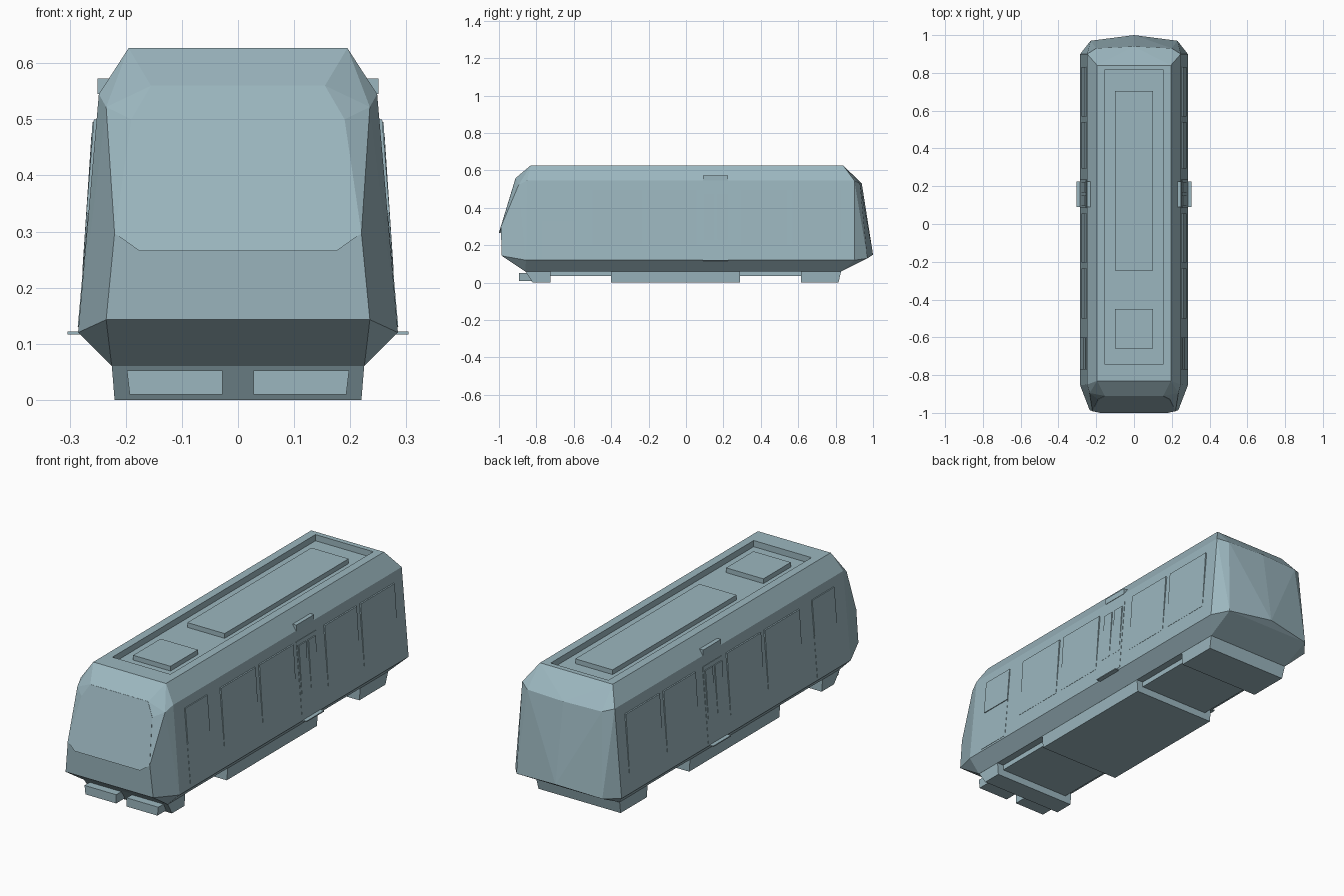
import bpy, bmesh
from mathutils import Vector

if "Cube" in bpy.data.objects:
    bpy.data.objects.remove(bpy.data.objects["Cube"])

paint = bpy.data.materials.new("grey_blue")
colour = (0.33, 0.47, 0.52, 1)
paint.diffuse_color = colour
paint.use_nodes = True
paint.node_tree.nodes["Principled BSDF"].inputs["Base Color"].default_value = colour


def finish(bm, name):
    bmesh.ops.recalc_face_normals(bm, faces=bm.faces)
    mesh = bpy.data.meshes.new(name)
    bm.to_mesh(mesh)
    bm.free()
    mesh.materials.append(paint)
    obj = bpy.data.objects.new(name, mesh)
    bpy.context.collection.objects.link(obj)
    return obj


def hull(name, points):
    """Convex solid round the points."""
    bm = bmesh.new()
    for p in points:
        bm.verts.new(p)
    bmesh.ops.convex_hull(bm, input=bm.verts)
    bmesh.ops.dissolve_limit(bm, angle_limit=0.01, verts=bm.verts, edges=bm.edges)
    return bm if name is None else finish(bm, name)


def box(name, xs, ys, zs, ys_top=None, grow=0.0):
    top = ys_top or ys
    pts = [(x, y, zs[0]) for x in xs for y in ys]
    pts += [(x + (grow if x > 0 else -grow), y, zs[1]) for x in xs for y in top]
    return hull(name, pts)


def wall(z):
    """Half width of the leaning side wall at height z."""
    return 0.285 - 0.037 * (z - 0.12) / 0.425


def side_panel(name, y0, y1, z0, z1, low, high):
    """Thin plate on both side walls, proud by low at the foot and high at the top."""
    for side, s in (("left", 1), ("right", -1)):
        pts = []
        for y in (y0, y1):
            for z, out in ((z0, low), (z1, high)):
                pts += [(s * (wall(z) - 0.01), y, z), (s * (wall(z) + out), y, z)]
        hull(f"{side}_{name}", pts)


# Faceted body shell, one half mirrored
half = [
    (0.225, -0.86, 0.06), (0.235, -0.985, 0.143), (0.285, -0.855, 0.12),
    (0.22, -0.99, 0.297), (0.19, -0.928, 0.5), (0.155, -0.91, 0.56),
    (0.235, -0.895, 0.522), (0.248, -0.85, 0.545), (0.195, -0.83, 0.627),
    (0.195, 0.84, 0.627), (0.248, 0.9, 0.545), (0.2, 0.93, 0.53),
    (0.285, 0.9, 0.12), (0.23, 0.97, 0.13), (0.225, 0.83, 0.06),
]
points = [(s * x, y, z) for x, y, z in half for s in (1, -1)]
points += [(0, 0.94, 0.53), (0, 1.0, 0.15)]
body = hull(None, points)

# Sunken roof well
roof = max(body.faces, key=lambda f: f.calc_center_median().z)
bmesh.ops.inset_individual(body, faces=[roof], thickness=0.03)
for v in roof.verts:
    v.co = Vector((0.155 if v.co.x > 0 else -0.155, 0.815 if v.co.y > 0 else -0.74, 0.627))
floor = bmesh.ops.extrude_discrete_faces(body, faces=[roof])["faces"]
for v in floor[0].verts:
    v.co.z -= 0.03
finish(body, "body_shell")

# Roof equipment
box("roof_long_unit", (-0.1, 0.1), (-0.245, 0.705), (0.59, 0.62))
box("roof_short_unit", (-0.1, 0.1), (-0.66, -0.45), (0.59, 0.62))

# Windscreen, overhanging the nose along its lower edge
outline = [(0.155, 0.56), (0.19, 0.5), (0.22, 0.297), (0.175, 0.265)]
screen = []
for x, z in outline:
    y = -0.99 + (z - 0.297) * 0.304
    for s in (1, -1):
        screen += [(s * x, y - 0.001, z), (s * x, y + 0.008, z)]
hull("windscreen", screen)

# Side windows, standing out towards their tops
for i, (y0, y1) in enumerate([(-0.5, -0.235), (-0.205, 0.055), (0.295, 0.54), (0.57, 0.83)]):
    side_panel(f"window_{i + 1}", y0, y1, 0.2, 0.495, 0.001, 0.007)

# Cab doors with window above
side_panel("cab_door", -0.77, -0.6, 0.13, 0.33, 0.0015, 0.001)
side_panel("cab_door_window", -0.77, -0.6, 0.332, 0.5, 0.004, 0.005)

# Passenger doors
side_panel("passenger_door", 0.085, 0.235, 0.13, 0.495, 0.001, 0.002)
for i, y in enumerate((0.095, 0.168)):
    side_panel(f"door_leaf_window_{i + 1}", y, y + 0.055, 0.23, 0.475, 0.002, 0.007)

# Door canopies and steps
for side, s in (("left", 1), ("right", -1)):
    box(f"{side}_door_canopy", (s * 0.23, s * 0.25), (0.09, 0.225), (0.545, 0.573))
    box(f"{side}_door_step", (s * 0.26, s * 0.304), (0.09, 0.225), (0.117, 0.122))

# Underbody and skirts
box("underframe", (-0.19, 0.19), (-0.75, 0.75), (0.035, 0.065))
box("middle_skirt", (-0.22, 0.22), (-0.4, 0.29), (0, 0.062), grow=0.005)
box("rear_skirt", (-0.22, 0.22), (0.615, 0.815), (0, 0.062), (0.615, 0.83), grow=0.005)
box("front_skirt", (-0.22, 0.22), (-0.82, -0.725), (0, 0.062), (-0.86, -0.725), grow=0.005)

# Front bumper blocks
for side, s in (("left", 1), ("right", -1)):
    hull(f"{side}_bumper_block", [(s * x, y, z) for y in (-0.893, -0.8)
         for x, z in ((0.028, 0.01), (0.028, 0.052), (0.193, 0.01), (0.198, 0.052))])
